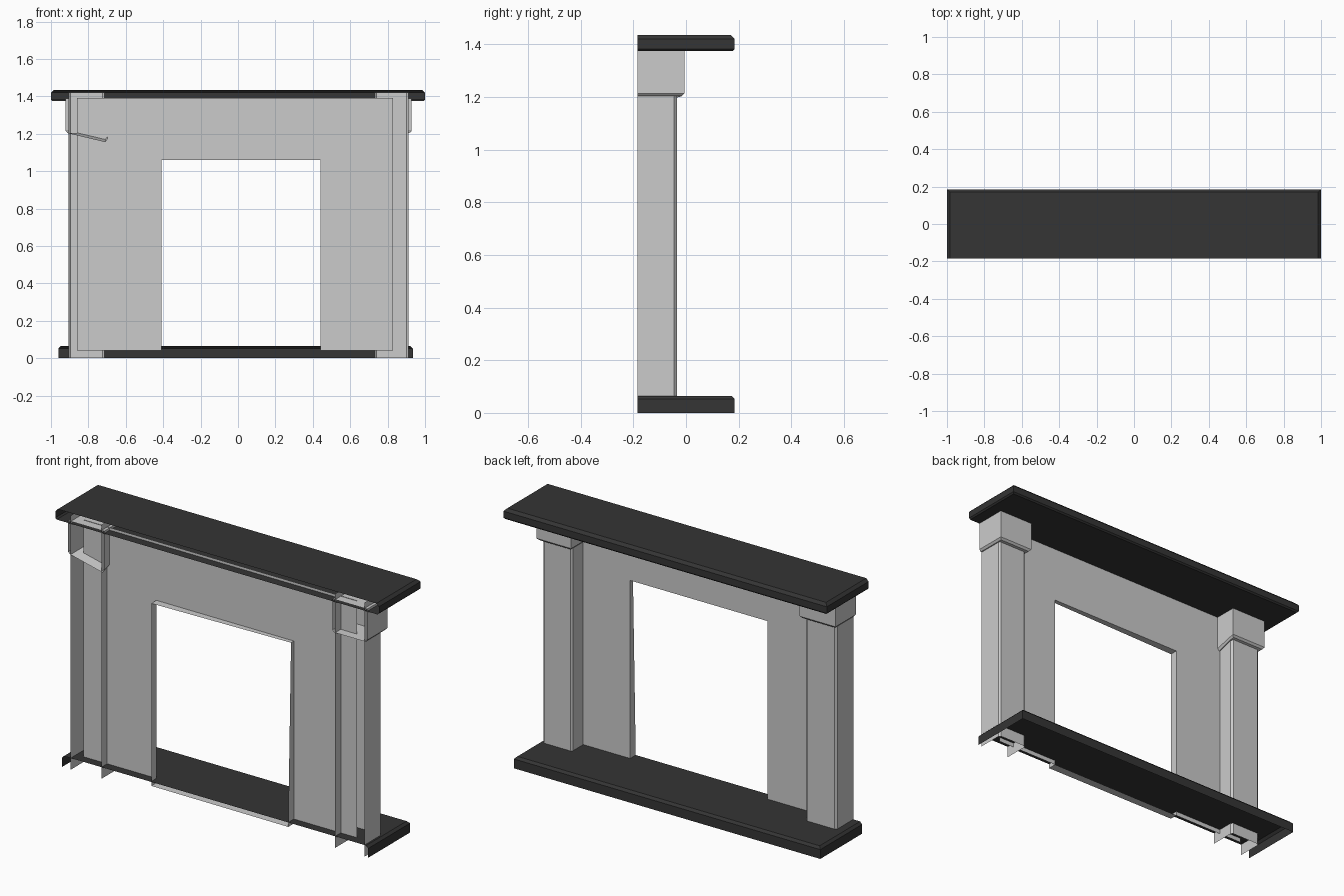
import bpy

if "Cube" in bpy.data.objects:
    bpy.data.objects.remove(bpy.data.objects["Cube"])

BACK = -0.185   # every part is a shell left open at this wall plane

dark = bpy.data.materials.new("dark_stone")
dark.diffuse_color = (0.035, 0.035, 0.035, 1)
dark.use_nodes = True
dark.node_tree.nodes["Principled BSDF"].inputs["Base Color"].default_value = dark.diffuse_color


def make(name, verts, faces, mat=None):
    me = bpy.data.meshes.new(name)
    me.from_pydata(verts, [], faces)
    me.update()
    ob = bpy.data.objects.new(name, me)
    bpy.context.collection.objects.link(ob)
    if mat:
        me.materials.append(mat)
    return ob


def shell(name, rings, mat=None, top=False, bottom=False):
    """Loft open paths (wall, round the front, back to wall) stacked upwards."""
    n = len(rings[0])
    verts = [p for r in rings for p in r]
    faces = []
    for k in range(len(rings) - 1):
        for i in range(n - 1):
            a, b = k * n + i, (k + 1) * n + i
            faces.append((a, b, b + 1, a + 1))
    if top:
        faces.append(tuple(reversed(range((len(rings) - 1) * n, len(rings) * n))))
    if bottom:
        faces.append(tuple(range(n)))
    return make(name, verts, faces, mat)


def u_ring(x0, x1, front, z, inset=0.0):
    x0, x1, front = x0 + inset, x1 - inset, front - inset
    return [(x0, BACK, z), (x0, front, z), (x1, front, z), (x1, BACK, z)]


def pillar_ring(x0, x1, front, z, c=0.01):
    return [(x0, BACK, z), (x0, front - c, z), (x0 + c, front, z),
            (x1 - c, front, z), (x1, front - c, z), (x1, BACK, z)]


# mantel shelf with chamfered edges
shell("mantel_shelf",
      [u_ring(-1, 1, 0.185, z, i) for z, i in
       ((1.375, 0.008), (1.383, 0), (1.42, 0), (1.435, 0.015))],
      dark, top=True, bottom=True)

# hearth base, open underneath
shell("hearth_base",
      [u_ring(-0.96, 0.935, 0.185, z, i) for z, i in
       ((0, 0), (0.052, 0), (0.065, 0.013))],
      dark, top=True)

# pillars and capitals
for side, x0, x1 in (("left", -0.905, -0.715), ("right", 0.73, 0.912)):
    shell(side + "_pillar", [pillar_ring(x0, x1, -0.035, z) for z in (0, 1.42)])
    cap = [u_ring(x0 - 0.016, x1 + 0.016, -0.006, z, i) for z, i in
           ((1.203, 0.01), (1.214, 0), (1.388, 0))]
    if side == "left":   # the inner wall corner droops on this side
        for k, z in ((0, 1.155), (1, 1.17)):
            x, y, _ = cap[k][3]
            cap[k][3] = (x, y, z)
    shell(side + "_capital", cap, top=True, bottom=True)

# surround panel: two legs and a lintel around the opening
PY, X0, X1, L, R = -0.135, -0.86, 0.83, -0.41, 0.44
Z0, ZO, Z1 = 0.04, 1.06, 1.39
make("surround_panel",
     [(x, PY, z) for z in (Z0, ZO, Z1) for x in (X0, L, R, X1)],
     [(0, 4, 5, 1), (2, 6, 7, 3), (4, 8, 9, 5), (5, 9, 10, 6), (6, 10, 11, 7)])

# reveals lining the opening, shallower at the upper right corner
corners = [(L, Z0), (L, ZO), (R, ZO), (R, Z0)]
depths = (-0.18, -0.18, -0.16, BACK)
make("opening_reveal",
     [(x, PY, z) for x, z in corners] +
     [(x, d, z) for (x, z), d in zip(corners, depths)],
     [(i, (i + 1) % 4, (i + 1) % 4 + 4, i + 4) for i in range(4)])
